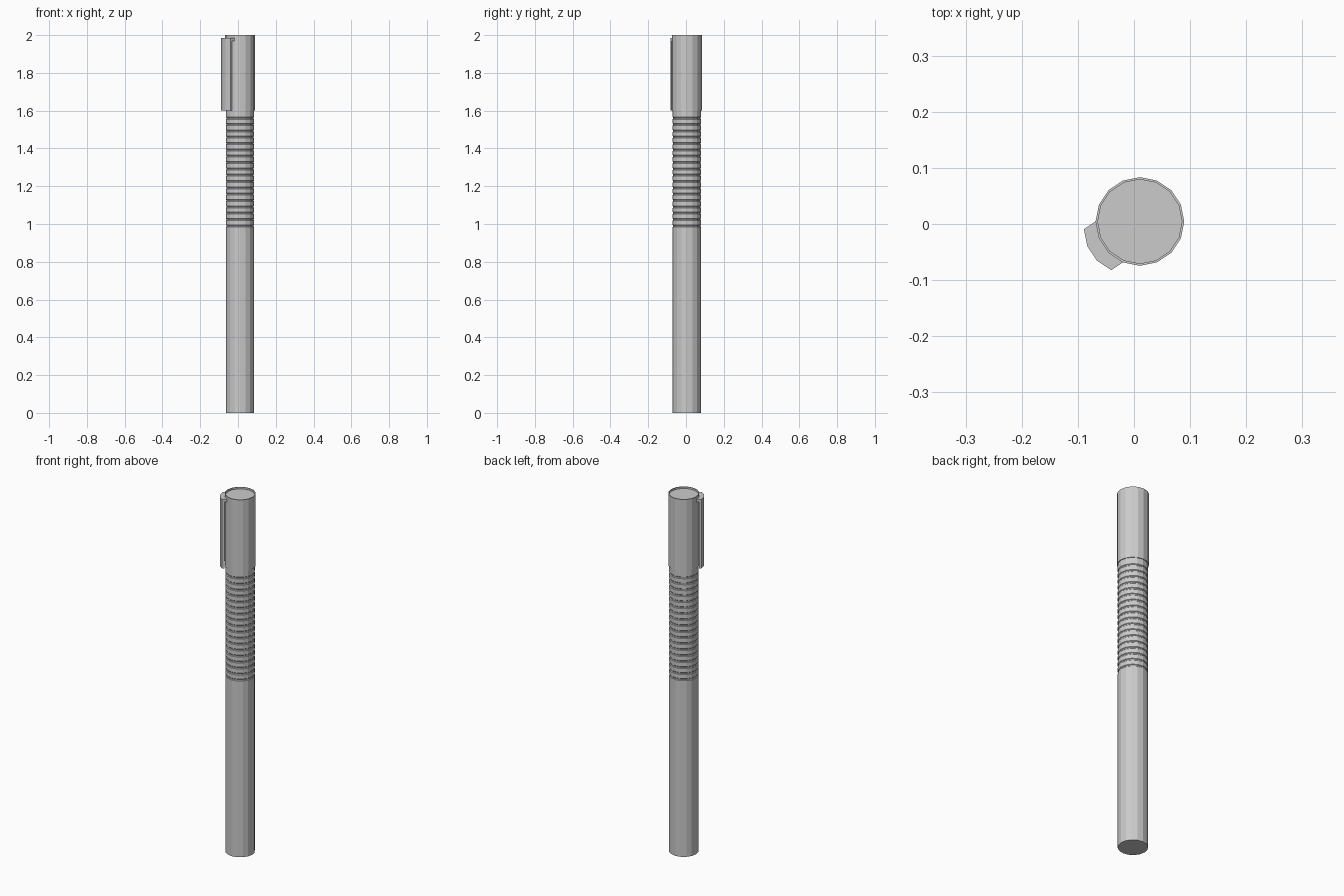
import bpy, bmesh
from math import cos, sin, radians, tau
from mathutils import Vector

if "Cube" in bpy.data.objects:
    bpy.data.objects.remove(bpy.data.objects["Cube"])

SIDES = 16
CX, CY = 0.0105, 0.0045      # pen axis, offset so that the clip is inside the bounds
R_BODY, R_CAP = 0.075, 0.079


def make_object(name, bm):
    bmesh.ops.recalc_face_normals(bm, faces=bm.faces)
    mesh = bpy.data.meshes.new(name)
    bm.to_mesh(mesh)
    bm.free()
    ob = bpy.data.objects.new(name, mesh)
    bpy.context.collection.objects.link(ob)
    return ob


def lathe(name, profile, closed=False):
    """Spin an (r, z) profile; open profiles get flat end caps."""
    bm = bmesh.new()
    rings = [[bm.verts.new((CX + r * cos(tau * i / SIDES), CY + r * sin(tau * i / SIDES), z))
              for i in range(SIDES)] for r, z in profile]
    pairs = list(zip(rings, rings[1:]))
    if closed:
        pairs.append((rings[-1], rings[0]))
    for a, b in pairs:
        for i in range(SIDES):
            j = (i + 1) % SIDES
            bm.faces.new((a[i], a[j], b[j], b[i]))
    if not closed:
        bm.faces.new(rings[0][::-1])
        bm.faces.new(rings[-1])
    return make_object(name, bm)


def curved_slab(name, t0, t1, z0, z1):
    """Three cap facets pushed straight outwards from t0 to t1."""
    out = Vector((cos(radians(213.75)), sin(radians(213.75))))
    arc = [Vector((CX + R_CAP * cos(a), CY + R_CAP * sin(a)))
           for a in (radians(180 + 22.5 * k) for k in range(4))]
    outline = [p + out * t0 for p in arc] + [p + out * t1 for p in reversed(arc)]
    bm = bmesh.new()
    low = [bm.verts.new((p.x, p.y, z0)) for p in outline]
    high = [bm.verts.new((p.x, p.y, z1)) for p in outline]
    for i in range(8):
        j = (i + 1) % 8
        bm.faces.new((low[i], low[j], high[j], high[i]))
    for i in range(3):
        for v in (low, high):
            bm.faces.new((v[i], v[i + 1], v[6 - i], v[7 - i]))
    return make_object(name, bm)


# Barrel with a grip of fine grooves
profile = [(R_BODY, 0)]
for k in range(18):
    z = 0.985 + k * 0.0335
    profile += [(R_BODY, z), (R_BODY - 0.003, z + 0.003),
                (R_BODY - 0.003, z + 0.008), (R_BODY, z + 0.011)]
profile.append((R_BODY, 1.99))
lathe("barrel", profile)

# Cap sleeve around the top end
lathe("cap_sleeve", [(R_CAP, 1.6), (R_CAP, 2.0), (R_BODY, 2.0), (R_BODY, 1.6)], closed=True)

# Pocket clip: bridge at the top and hanging plate
curved_slab("clip_bridge", 0.0, 0.013, 1.97, 1.985)
curved_slab("clip_plate", 0.013, 0.025, 1.6, 1.985)
